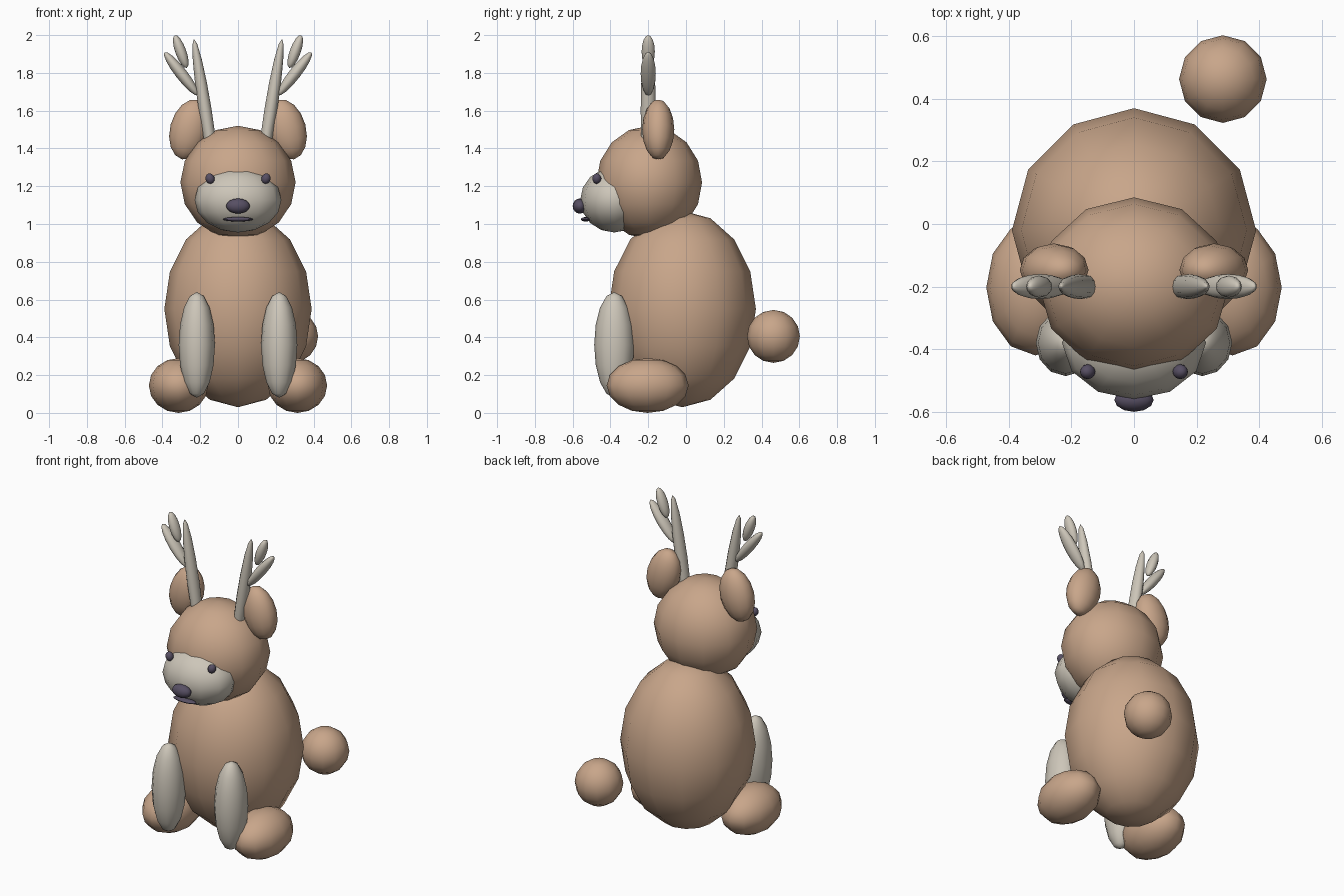
import bpy
import math

if "Cube" in bpy.data.objects:
    bpy.data.objects.remove(bpy.data.objects["Cube"])


def material(name, rgb):
    m = bpy.data.materials.new(name)
    m.diffuse_color = (*rgb, 1.0)
    m.use_nodes = True
    m.node_tree.nodes["Principled BSDF"].inputs["Base Color"].default_value = m.diffuse_color
    return m


TAN = material("tan_fur", (0.58, 0.38, 0.255))
CREAM = material("warm_cream", (0.61, 0.565, 0.485))
DARK = material("dark_plum", (0.095, 0.078, 0.125))


def ball(name, loc, radii, mat, lean=0.0):
    """Low-poly smooth ellipsoid; lean tips its top towards +x, in degrees."""
    bpy.ops.mesh.primitive_uv_sphere_add(segments=12, ring_count=8, radius=1, location=loc)
    ob = bpy.context.object
    ob.name = name
    ob.scale = radii
    ob.rotation_euler = (0, math.radians(lean), 0)
    ob.data.materials.append(mat)
    bpy.ops.object.shade_smooth()
    return ob


def pair(name, loc, radii, mat, lean=0.0):
    """Matching parts on both sides of x = 0."""
    for side, s in (("right", 1), ("left", -1)):
        ball(f"{side}_{name}", (s * loc[0], loc[1], loc[2]), radii, mat, s * lean)


# Body, head and tail
ball("body", (0, -0.02, 0.55), (0.39, 0.39, 0.52), TAN)
ball("head", (0, -0.195, 1.22), (0.305, 0.28, 0.30), TAN)
ball("tail", (0.284, 0.463, 0.405), (0.14, 0.14, 0.14), TAN)

# Face
ball("muzzle", (0, -0.38, 1.127), (0.23, 0.18, 0.172), CREAM)
ball("nose", (0, -0.562, 1.095), (0.063, 0.038, 0.04), DARK)
ball("mouth", (0, -0.53, 1.025), (0.08, 0.026, 0.012), DARK)
pair("eye", (0.148, -0.472, 1.24), (0.024, 0.024, 0.028), DARK, 20)

# Ears, arms and feet
pair("ear", (0.255, -0.147, 1.5), (0.105, 0.085, 0.163), TAN, -15)
pair("arm", (0.218, -0.38, 0.36), (0.096, 0.106, 0.28), CREAM)
pair("foot", (0.315, -0.203, 0.145), (0.157, 0.217, 0.145), TAN)

# Antlers: one main beam with two tines per side
pair("antler_beam", (0.173, -0.2, 1.6), (0.034, 0.04, 0.385), CREAM, 9)
pair("antler_lower_tine", (0.3, -0.2, 1.795), (0.031, 0.04, 0.145), CREAM, 38)
pair("antler_upper_tine", (0.303, -0.2, 1.913), (0.029, 0.035, 0.092), CREAM, 20)
